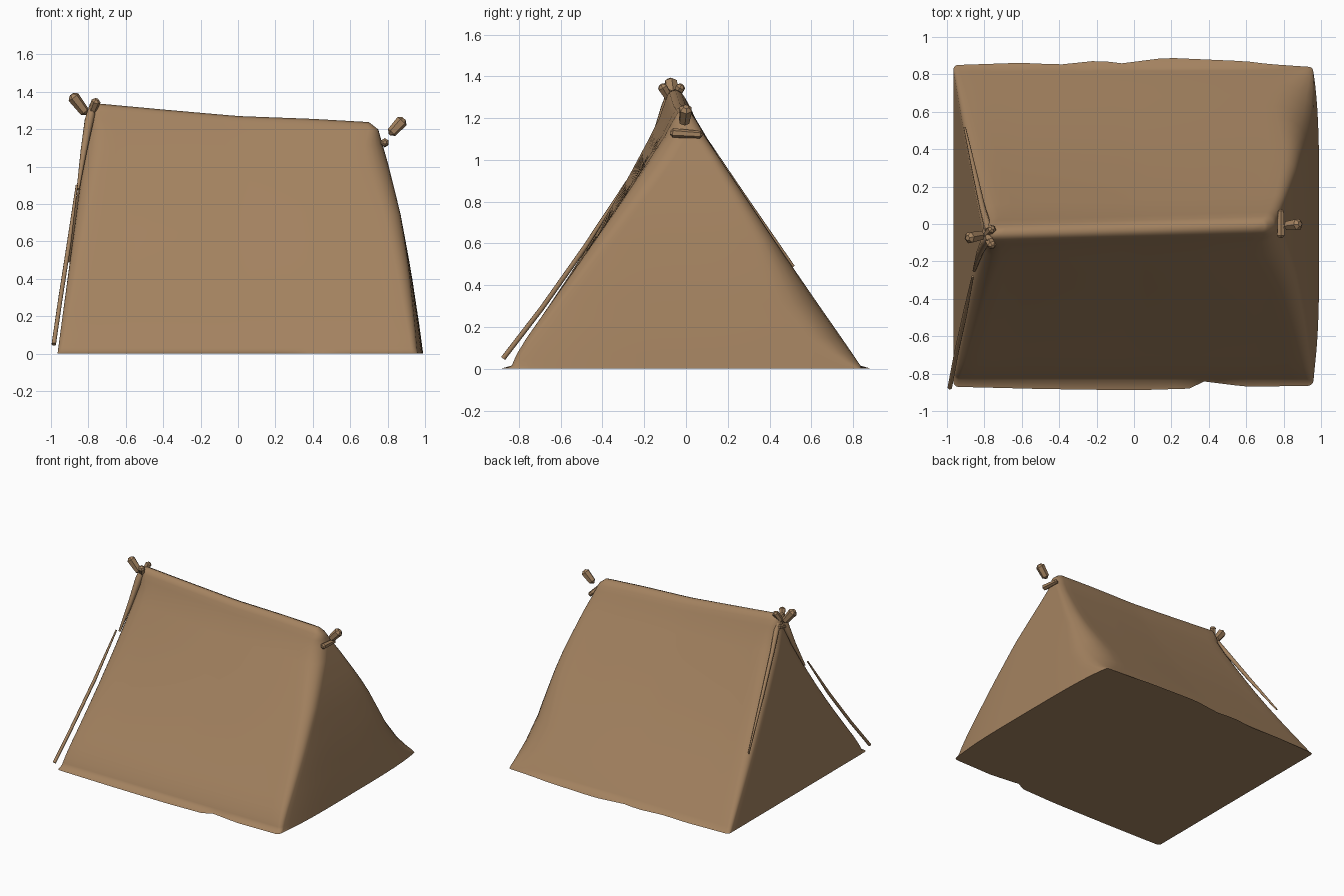
import bpy, bmesh, math
from mathutils import Vector

cube = bpy.data.objects.get("Cube")
if cube:
    bpy.data.objects.remove(cube)

canvas = bpy.data.materials.new("tan canvas")
canvas.use_nodes = True
color = (0.37, 0.225, 0.117, 1)
canvas.diffuse_color = color
bsdf = canvas.node_tree.nodes["Principled BSDF"]
bsdf.inputs["Base Color"].default_value = color
bsdf.inputs["Roughness"].default_value = 0.9


def add_mesh(name, bm, angle):
    bmesh.ops.recalc_face_normals(bm, faces=bm.faces)
    mesh = bpy.data.meshes.new(name)
    bm.to_mesh(mesh)
    bm.free()
    ob = bpy.data.objects.new(name, mesh)
    bpy.context.collection.objects.link(ob)
    mesh.materials.append(canvas)
    bpy.ops.object.select_all(action="DESELECT")
    ob.select_set(True)
    bpy.context.view_layer.objects.active = ob
    bpy.ops.object.shade_smooth_by_angle(angle=math.radians(angle))


def lerp_keys(keys, t):
    if t <= keys[0][0]:
        return keys[0][1]
    for (a, u), (b, v) in zip(keys, keys[1:]):
        if t <= b:
            return u + (v - u) * (t - a) / (b - a)
    return keys[-1][1]


# Outline of the tent at each fraction of its height
LEFT = [(0, -.965), (.5, -.875), (.96, -.795), (1, -.765)]
RIGHT = [(0, .99), (.12, .97), (.36, .925), (.6, .87), (.8, .81), (.97, .75), (1, .7)]
FRONT = [(0, -.84), (.05, -.815), (.1, -.78), (.45, -.48), (.9, -.095), (.96, -.055),
         (.99, -.03), (1, 0)]
BACK = [(0, .845), (.08, .78), (.45, .47), (.9, .1), (.96, .06), (.99, .03), (1, 0)]
RIDGE = [(-.78, 1.34), (-.4, 1.305), (0, 1.27), (.4, 1.255), (.75, 1.235)]
# Radius of the soft back corner at the low end
SOFT = [(0, .02), (.03, .07), (.1, .16), (.25, .18), (.5, .09), (.8, .05)]
# Ragged hem lines along the ground
HEM_FRONT = [(-.97, -.87), (-.5, -.882), (0, -.889), (.3, -.88), (.36, -.84),
             (.6, -.87), (.95, -.865)]
HEM_BACK = [(-.95, .85), (-.6, .862), (-.4, .852), (-.18, .875), (-.08, .857),
            (.17, .889), (.6, .87), (.72, .855), (.94, .84)]


def ring(s, n=24, arc=6):
    x0, x1 = lerp_keys(LEFT, s), lerp_keys(RIGHT, s)
    y0, y1 = lerp_keys(FRONT, s), lerp_keys(BACK, s)
    half = (y1 - y0) / 2
    r = min(.025 + .1 * s, half)
    rb = min(lerp_keys(SOFT, s), half)
    corners = [(x1 - rb, y1 - rb, rb), (x0 + r, y1 - r, r),
               (x0 + r, y0 + r, r), (x1 - r, y0 + r, r)]
    pts = []
    for k, (cx, cy, rad) in enumerate(corners):
        for i in range(arc):
            a = math.pi / 2 * (k + i / (arc - 1))
            pts.append(Vector((cx + rad * math.cos(a), cy + rad * math.sin(a), 0)))
        nx, ny, nrad = corners[(k + 1) % 4]
        a = math.pi / 2 * (k + 1)
        d = Vector((math.cos(a), math.sin(a), 0))
        p, q = Vector((cx, cy, 0)) + d * rad, Vector((nx, ny, 0)) + d * nrad
        pts += [p.lerp(q, i / n) for i in range(1, n)]
    for p in pts:
        across = p.y / half if half > .01 else 0
        p.z = s * lerp_keys(RIDGE, p.x)
        # Slopes sag inward toward the tall end
        sag = math.sin(math.pi * s) * min(1, max(0, .6 - .6 * p.x))
        p.y -= across * sag * (.03 if across > 0 else .045)
        p.y -= s * .03 * (1 - p.x)
        if p.x > 0:                                   # bulging low end
            p.x -= max(0, 1 - 1.6 * s) * .035 * min(1, abs(across)) ** 4
    return pts


def hem_ring():
    pts = ring(0)
    for p in pts:
        if p.y > .78:
            p.y += lerp_keys(HEM_BACK, p.x) - BACK[0][1]
        elif p.y < -.77:
            p.y += lerp_keys(HEM_FRONT, p.x) - FRONT[0][1]
    return pts


# Canvas with a flared hem, closed by a ground sheet
bm = bmesh.new()
levels = [.012, .03, .06, .12, .18, .25, .32, .4, .5, .6, .7, .82, .9, .94, .97, .99, 1]
rings = [[bm.verts.new(p) for p in pts] for pts in [hem_ring()] + [ring(s) for s in levels]]
for a, b in zip(rings, rings[1:]):
    for i in range(len(a)):
        j = (i + 1) % len(a)
        bm.faces.new((a[i], a[j], b[j], b[i]))
bm.faces.new(rings[0])
bmesh.ops.remove_doubles(bm, verts=bm.verts, dist=.0005)
bmesh.ops.dissolve_degenerate(bm, edges=bm.edges, dist=.0005)
add_mesh("tent_canvas", bm, 70)


# Pole and cloth rolls that follow the corner edges of the tall end
def strand(name, pts, radius):
    cu = bpy.data.curves.new(name, "CURVE")
    cu.dimensions = "3D"
    cu.bevel_depth = 1
    cu.bevel_resolution = 2
    cu.use_fill_caps = True
    sp = cu.splines.new("POLY")
    sp.points.add(len(pts) - 1)
    for p, co, r in zip(sp.points, pts, radius):
        p.co = (*co, 1)
        p.radius = r
    sp.use_smooth = True
    cu.materials.append(canvas)
    bpy.context.collection.objects.link(bpy.data.objects.new(name, cu))


strand("front_edge_pole", [(-.985, -.875, .05), (-.95, -.69, .29), (-.905, -.485, .58),
                           (-.862, -.28, .9)], [.012, .012, .012, .006])
strand("front_edge_roll", [(-.855, -.25, .88), (-.825, -.155, 1.08),
                           (-.795, -.095, 1.25), (-.775, -.07, 1.33)],
       [.008, .018, .026, .02])
strand("back_edge_roll", [(-.775, -.035, 1.27), (-.81, .085, 1.1), (-.85, .265, .84),
                          (-.905, .515, .49)], [.022, .016, .013, .006])


# Rope knots and loose toggles at both ridge ends
def toggle(name, a, b, radius):
    a, b = Vector(a), Vector(b)
    bm = bmesh.new()
    bmesh.ops.create_cone(bm, cap_ends=True, segments=6, radius1=radius * .75, radius2=radius,
                          depth=(b - a).length)
    caps = [e for e in bm.edges if abs(e.verts[0].co.z - e.verts[1].co.z) < 1e-5]
    bmesh.ops.bevel(bm, geom=caps, offset=radius * .5, segments=1, affect="EDGES")
    rot = (b - a).to_track_quat("Z", "Y")
    for v in bm.verts:
        v.co = rot @ v.co + (a + b) / 2
    add_mesh(name, bm, 40)


toggle("left_loose_toggle", (-.81, -.06, 1.28), (-.89, -.075, 1.385), .034)
toggle("left_knot_front", (-.785, -.07, 1.28), (-.755, -.12, 1.36), .026)
toggle("left_knot_back", (-.79, -.06, 1.28), (-.755, -.02, 1.36), .025)
toggle("left_knot_wrap", (-.8, -.095, 1.235), (-.79, -.01, 1.255), .02)
toggle("right_loose_toggle", (.81, -.01, 1.17), (.888, 0, 1.255), .034)
toggle("right_cross_toggle", (.785, .08, 1.12), (.785, -.075, 1.13), .023)
